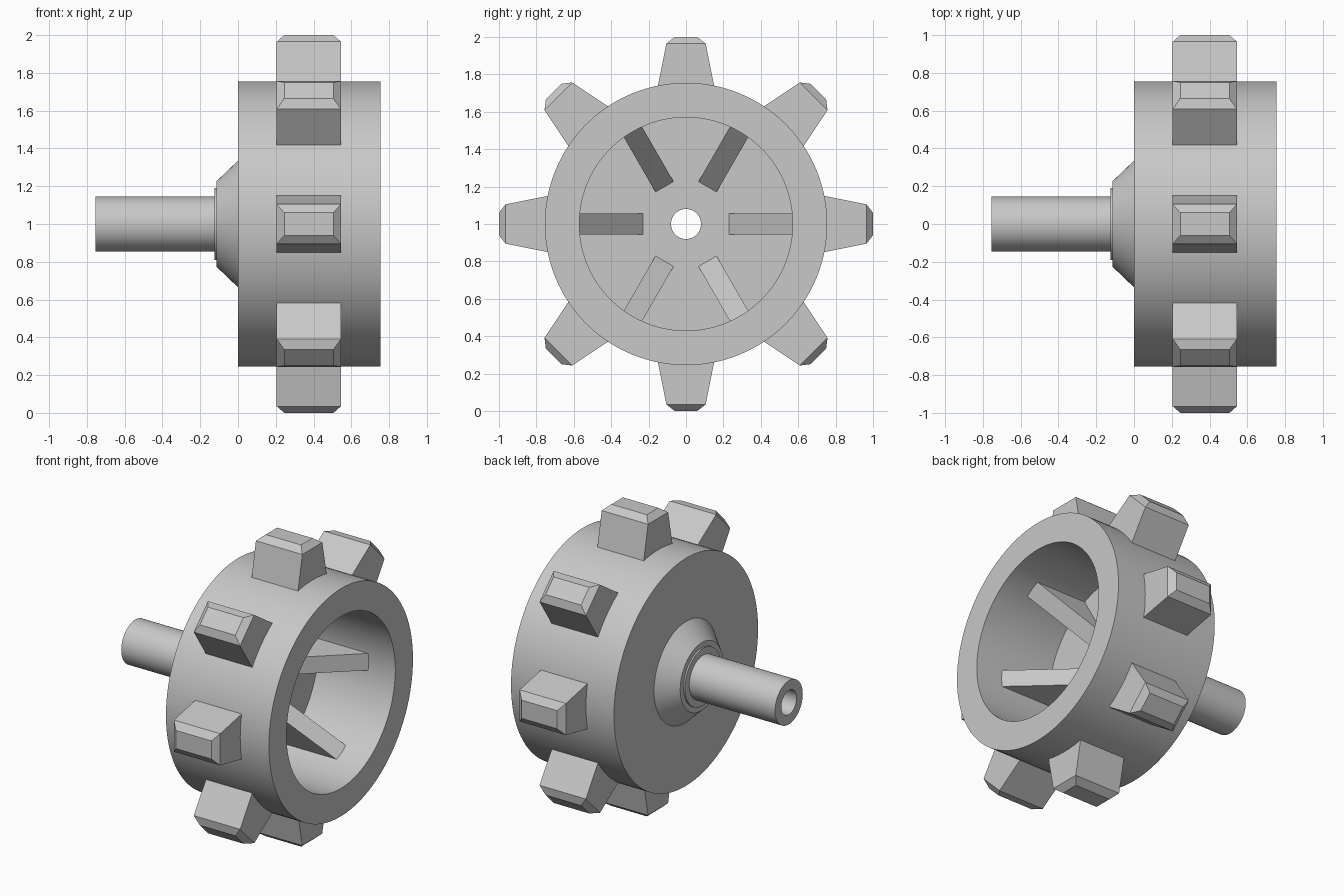
import bpy
import bmesh
import math
from mathutils import Matrix

cube = bpy.data.objects.get("Cube")
if cube:
    bpy.data.objects.remove(cube, do_unlink=True)

GREY = (0.58, 0.58, 0.58, 1.0)
metal = bpy.data.materials.new("plain_grey")
metal.use_nodes = True
metal.diffuse_color = GREY
metal.node_tree.nodes["Principled BSDF"].inputs["Base Color"].default_value = GREY

SEGMENTS = 96
BORE, SHAFT, CAVITY, RIM = 0.08, 0.145, 0.57, 0.755
FLOOR, COLLAR_X, HUB_X = 0.19, -0.125, -0.115


def add_object(name, bm, smooth=False):
    """Turn a bmesh into an object whose axle sits at z = 1."""
    mesh = bpy.data.meshes.new(name)
    bm.to_mesh(mesh)
    bm.free()
    mesh.materials.append(metal)
    obj = bpy.data.objects.new(name, mesh)
    obj.location.z = 1
    bpy.context.collection.objects.link(obj)
    if smooth:
        bpy.ops.object.select_all(action='DESELECT')
        obj.select_set(True)
        bpy.context.view_layer.objects.active = obj
        bpy.ops.object.shade_smooth_by_angle(angle=math.radians(25))
    return obj


def lathe(name, profile):
    """Revolve (x, radius) points about the x axis."""
    bm = bmesh.new()
    rings = []
    for i in range(SEGMENTS):
        a = math.tau * i / SEGMENTS
        rings.append([bm.verts.new((x, r * math.cos(a), r * math.sin(a))) for x, r in profile])
    for i, ring in enumerate(rings):
        after = rings[(i + 1) % SEGMENTS]
        for j in range(len(profile) - 1):
            bm.faces.new((ring[j], ring[j + 1], after[j + 1], after[j]))
    add_object(name, bm, smooth=True)


def loft(name, loops, angle):
    """Skin matching loops into a closed solid and turn it about the axle."""
    bm = bmesh.new()
    rows = [[bm.verts.new(p) for p in loop] for loop in loops]
    n = len(rows[0])
    for low, high in zip(rows, rows[1:]):
        for i in range(n):
            k = (i + 1) % n
            bm.faces.new((low[i], low[k], high[k], high[i]))
    bm.faces.new(rows[0][::-1])
    bm.faces.new(rows[-1])
    bmesh.ops.recalc_face_normals(bm, faces=bm.faces)
    bm.transform(Matrix.Rotation(angle, 4, 'X'))
    add_object(name, bm)


# Cupped drum, conical hub, thin collar and hollow shaft
lathe("drum", [(FLOOR, BORE), (FLOOR, CAVITY), (RIM, CAVITY), (RIM, RIM), (0, RIM), (0, 0.335)])
lathe("hub_cone", [(0, 0.335), (HUB_X, 0.225), (HUB_X, 0.19)])
lathe("collar", [(HUB_X, 0.19), (COLLAR_X, 0.19), (COLLAR_X, SHAFT)])
lathe("hollow_shaft", [(COLLAR_X, SHAFT), (-RIM, SHAFT), (-RIM, BORE), (FLOOR, BORE)])


# Tapered teeth with chamfered tips
def rectangle(half_x, half_y, z):
    return [(0.375 + sx * half_x, sy * half_y, z)
            for sx, sy in ((-1, -1), (1, -1), (1, 1), (-1, 1))]


tooth = [rectangle(0.17, 0.158, 0.7), rectangle(0.17, 0.105, 0.965), rectangle(0.13, 0.06, 1.0)]
for i in range(8):
    loft(f"tooth_{i + 1}", tooth, math.tau * i / 8)

# Sloping gusset ribs inside the cup
gusset = [(0.15, 0.193), (0.15, 0.6), (0.593, 0.6)]
rib = [[(x, r, side) for x, r in gusset] for side in (-0.056, 0.056)]
for i in range(6):
    loft(f"rib_{i + 1}", rib, math.tau * i / 6)
